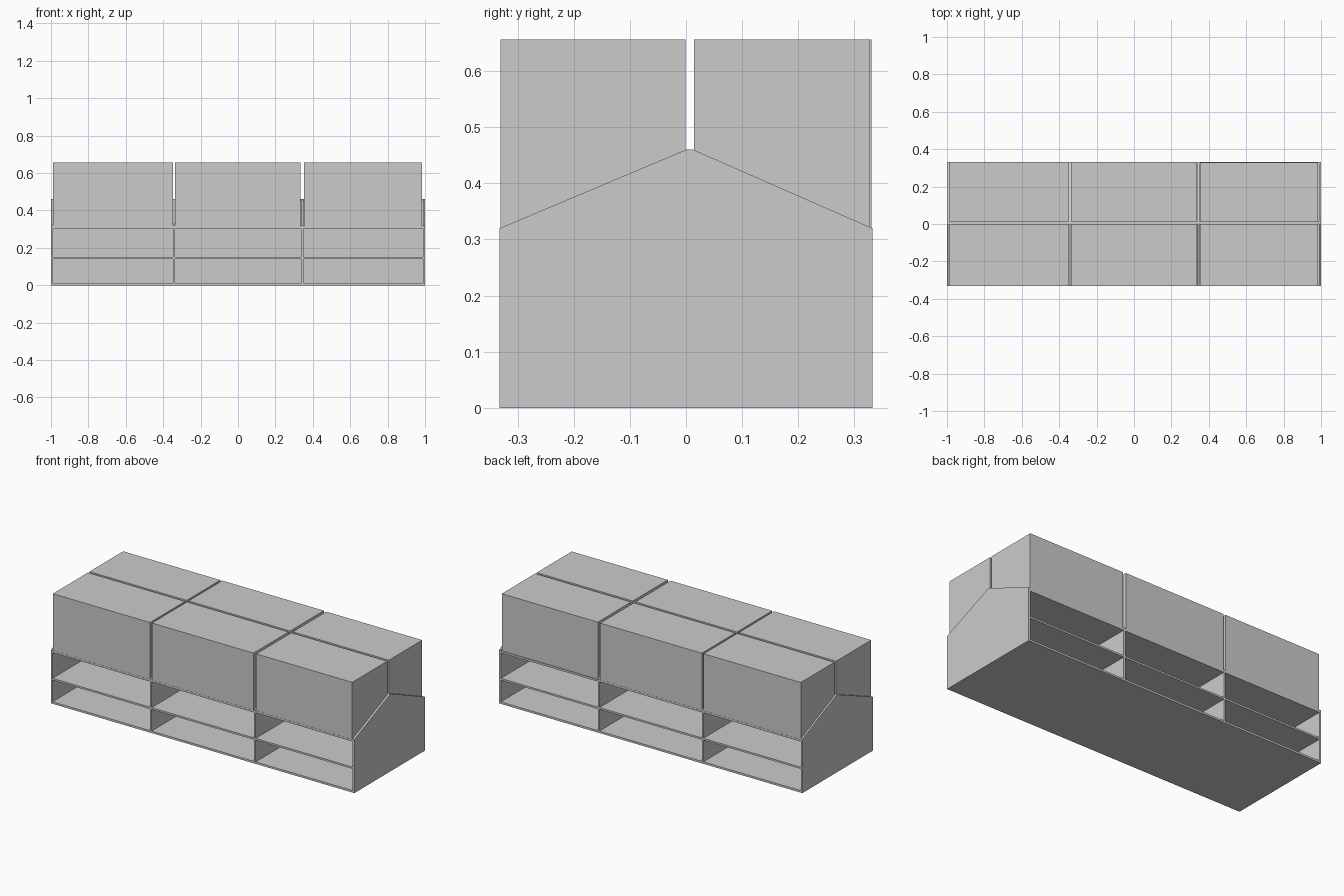
import bpy, bmesh

if "Cube" in bpy.data.objects:
    bpy.data.objects.remove(bpy.data.objects["Cube"])


def prism(name, profile, x0, x1):
    """Extrude a y-z profile from x0 to x1."""
    bm = bmesh.new()
    face = bm.faces.new([bm.verts.new((x0, y, z)) for y, z in profile])
    ext = bmesh.ops.extrude_face_region(bm, geom=[face])
    moved = [v for v in ext["geom"] if isinstance(v, bmesh.types.BMVert)]
    bmesh.ops.translate(bm, verts=moved, vec=(x1 - x0, 0, 0))
    bmesh.ops.recalc_face_normals(bm, faces=bm.faces)
    mesh = bpy.data.meshes.new(name)
    bm.to_mesh(mesh)
    bm.free()
    obj = bpy.data.objects.new(name, mesh)
    bpy.context.collection.objects.link(obj)
    return obj


def box(name, x, y, z):
    """Axis-aligned box from (min, max) ranges."""
    return prism(name, [(y[0], z[0]), (y[1], z[0]), (y[1], z[1]), (y[0], z[1])], *x)


DEPTH = 0.332
RIDGE = (0.0, 0.013)

# Gabled end panels and dividers
gable = [(-DEPTH, 0), (DEPTH, 0), (DEPTH, 0.32),
         (RIDGE[1], 0.46), (RIDGE[0], 0.46), (-DEPTH, 0.32)]
panels = [("end_panel_left", -1.0, -0.99), ("divider_left", -0.347, -0.337),
          ("divider_right", 0.338, 0.349), ("end_panel_right", 0.988, 1.0)]
for name, x0, x1 in panels:
    prism(name, gable, x0, x1)

# Shelves and centre panel in each bay
shelves = [("bottom_shelf", 0.0, 0.012), ("middle_shelf", 0.141, 0.152),
           ("top_shelf", 0.304, 0.316)]
for i in range(3):
    bay = (panels[i][2], panels[i + 1][1])
    for name, z0, z1 in shelves:
        box(f"{name}_{i + 1}", bay, (-DEPTH, DEPTH), (z0, z1))
    box(f"centre_panel_{i + 1}", bay, RIDGE, (0.0, 0.46))

# Closed cartons standing on the top shelf, two rows of three
columns = [(-0.989, -0.348), (-0.336, 0.334), (0.352, 0.985)]
for i, x in enumerate(columns):
    back = 0.328 if i == 2 else 0.331
    box(f"front_carton_{i + 1}", x, (-0.331, -0.001), (0.316, 0.656))
    box(f"back_carton_{i + 1}", x, (0.014, back), (0.316, 0.656))
